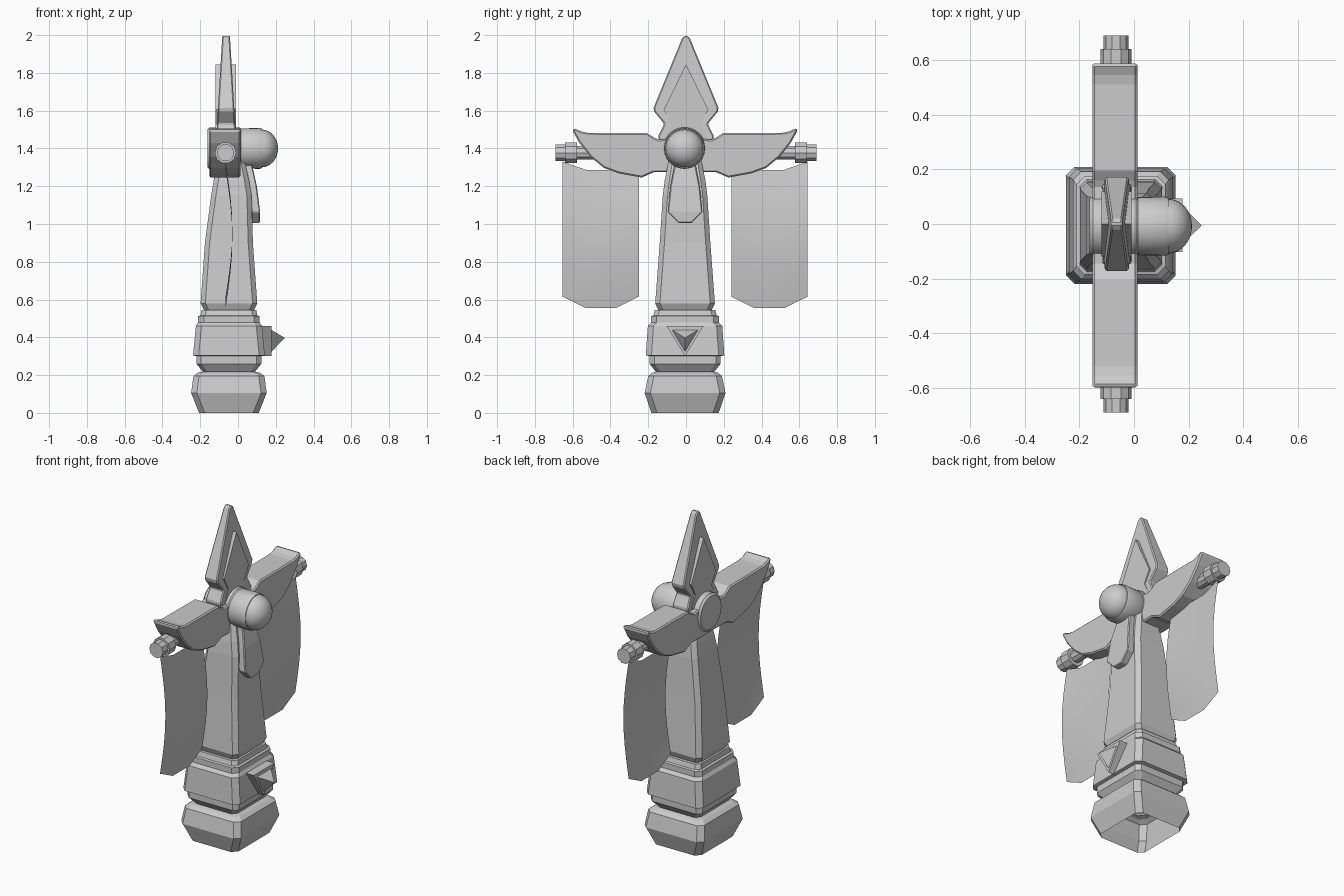
import bpy, bmesh, math
from mathutils import Matrix, Vector

if "Cube" in bpy.data.objects:
    bpy.data.objects.remove(bpy.data.objects["Cube"])

CX, CY = -0.048, -0.005      # centre of the pillar
RX = -0.066                  # plane of the rod, banners and blade


def make(name, bm, bevel=0, smooth=False, fix=True):
    if fix:
        bmesh.ops.recalc_face_normals(bm, faces=bm.faces)
    me = bpy.data.meshes.new(name)
    bm.to_mesh(me)
    bm.free()
    ob = bpy.data.objects.new(name, me)
    bpy.context.collection.objects.link(ob)
    if bevel:
        m = ob.modifiers.new("bevel", 'BEVEL')
        m.width, m.segments, m.limit_method = bevel, 1, 'ANGLE'
        m.angle_limit = math.radians(40)
    if smooth:
        bpy.ops.object.select_all(action='DESELECT')
        ob.select_set(True)
        bpy.context.view_layer.objects.active = ob
        bpy.ops.object.shade_smooth_by_angle(angle=math.radians(35))
    return ob


def loft(bm, rings, cap_start=True, cap_end=True):
    loops = [[bm.verts.new(p) for p in r] for r in rings]
    n = len(loops[0])
    for a, b in zip(loops, loops[1:]):
        for i in range(n):
            j = (i + 1) % n
            bm.faces.new((a[i], a[j], b[j], b[i]))
    if cap_start:
        bm.faces.new(loops[0][::-1])
    if cap_end:
        bm.faces.new(loops[-1])


def chamfered(z, hx, hy, c, cx=CX):
    pts = [(hx, hy - c), (hx - c, hy), (c - hx, hy), (-hx, hy - c),
           (-hx, c - hy), (c - hx, -hy), (hx - c, -hy), (hx, c - hy)]
    return [(cx + x, CY + y, z) for x, y in pts]


def mirrored(half):
    return half + [(-y, z) for y, z in reversed(half) if abs(y) > 1e-6]


def slab(name, outline, xs, bevel=0):
    """Extrude a y-z outline; xs(z) gives back and front x."""
    bm = bmesh.new()
    loft(bm, [[(xs(z)[k], y, z) for y, z in outline] for k in (0, 1)])
    return make(name, bm, bevel)


def turned(bm, axis, centre, profile, n):
    """Closed solid of rings (position, radius) along x or y."""
    rings = []
    for t, r in profile:
        ring = []
        for i in range(n):
            a = 2 * math.pi * i / n
            u, w = r * math.cos(a), r * math.sin(a)
            off = (t, u, w) if axis == 'x' else (u, t, w)
            ring.append(Vector(centre) + Vector(off))
        rings.append(ring)
    loft(bm, rings)


# Stepped pedestal, hollow underneath
bm = bmesh.new()
loft(bm, [chamfered(*r) for r in [
    (0, .158, .178, .03), (.105, .2, .214, .03), (.195, .188, .195, .03),
    (.212, .165, .175, .03), (.218, .138, .155, .025), (.26, .172, .188, .025),
    (.3, .172, .188, .025), (.305, .19, .208, .03), (.46, .175, .197, .03),
    (.478, .163, .18, .03), (.512, .163, .18, .03), (.516, .15, .168, .025),
    (.545, .145, .16, .025)]], cap_start=False)
make("pedestal", bm)

# Tapering pillar
bm = bmesh.new()
loft(bm, [chamfered(*r) for r in [
    (.54, .13, .14, .025, CX), (.58, .15, .158, .025, CX),
    (.9, .127, .134, .025, CX), (1.15, .107, .118, .025, -.035),
    (1.23, .094, .108, .025, -.035), (1.34, .07, .085, .02, -.037)]])
make("pillar", bm)

# Winged crossbar
half_wing = [(0, 1.45), (.095, 1.45), (.14, 1.447), (.165, 1.458), (.2, 1.481),
             (.515, 1.483), (.55, 1.49), (.588, 1.508), (.596, 1.495),
             (.56, 1.43), (.5, 1.355), (.43, 1.297), (.35, 1.268), (.23, 1.246),
             (.165, 1.274), (.095, 1.274), (0, 1.3)]
wing = half_wing[:-1] + [(-y, z) for y, z in reversed(half_wing[1:-1])]
slab("wing_crossbar", [(y + CY, z) for y, z in wing + [half_wing[0]]][:-1],
     lambda z: (-.152, .012), .01)

# Hub disc, orb housing and orb
bm = bmesh.new()
turned(bm, 'x', (0, -.008, 1.4), [(-.162, .1), (-.15, .112), (.008, .112), (.018, .104)], 24)
make("hub", bm, smooth=True)
bm = bmesh.new()
dome = [(0, .1), (.01, .106), (.115, .108), (.127, .104), (.127, .1)]
dome += [(.125 + .087 * math.sin(a), .1 * math.cos(a))
         for a in [math.pi / 2 * k / 8 for k in range(1, 8)]] + [(.212, .003)]
turned(bm, 'x', (0, -.008, 1.4), dome, 32)
make("orb", bm, smooth=True)

# Spear blade and its raised panel
blade = [(0, 2.0), (.02, 1.985), (.172, 1.615), (.168, 1.595), (.115, 1.53),
         (.148, 1.465), (.135, 1.42)]


def blade_x(z):
    h = .02 + .024 * (2 - z) / .4
    return RX + .003 - h, RX + .003 + h


slab("blade", mirrored(blade), blade_x, .006)
panel = [(0, 1.845), (.118, 1.605), (.077, 1.53), (.112, 1.46), (.105, 1.42)]
slab("blade_panel", mirrored(panel), lambda z: (RX - .052, RX + .056))

# Hanging tongue in front of the pillar
bm = bmesh.new()
rows = [(1.36, .062, .055), (1.29, .08, .06), (1.2, .1, .078),
        (1.065, .117, .092), (1.005, .115, .034)]
loft(bm, [[(x - .045, CY - w, z), (x - .045, CY + w, z),
           (x, CY + w, z), (x, CY - w, z)] for z, x, w in rows])
make("tongue", bm, .005)

# Triangular gem mount and gem
bm = bmesh.new()
loft(bm, [[(x, CY - w, .46), (x, CY + w, .46), (x, CY, .3)]
          for x, w in ((.1, .098), (.178, .098))])
make("gem_mount", bm)
bm = bmesh.new()
base = [bm.verts.new((.176, CY + y, z)) for y, z in ((-.07, .44), (.07, .44), (0, .323))]
tip = bm.verts.new((.248, CY, .397))
bm.faces.new(base)
for i in range(3):
    bm.faces.new((base[i], base[(i + 1) % 3], tip))
make("gem", bm)

# Banner rod with end collars
bm = bmesh.new()
half_rod = [(.69, .046), (.64, .046), (.64, .057), (.578, .057), (.578, .037)]
turned(bm, 'y', (RX, 0, 1.377),
       [(-t, r) for t, r in half_rod] + half_rod[::-1], 10)
make("banner_rod", bm)

# Pair of bowed cloth banners with clipped lower corners
for side, label in ((-1, "left"), (1, "right")):
    bm = bmesh.new()
    cols = [.245, .365, .525, .648]
    top = [1.287, 1.287, 1.287, 1.33]
    low = [.615, .555, .555, .615]
    n = 8
    grid = []
    for k in range(n + 1):
        t = k / n
        grid.append([bm.verts.new((RX + .036 * math.sin(math.pi * t),
                                   side * y + CY, a + (b - a) * t))
                     for y, a, b in zip(cols, top, low)])
    for a, b in zip(grid, grid[1:]):
        for i in range(3):
            bm.faces.new((a[i], a[i + 1], b[i + 1], b[i]))
    make("banner_" + label, bm, smooth=True)
